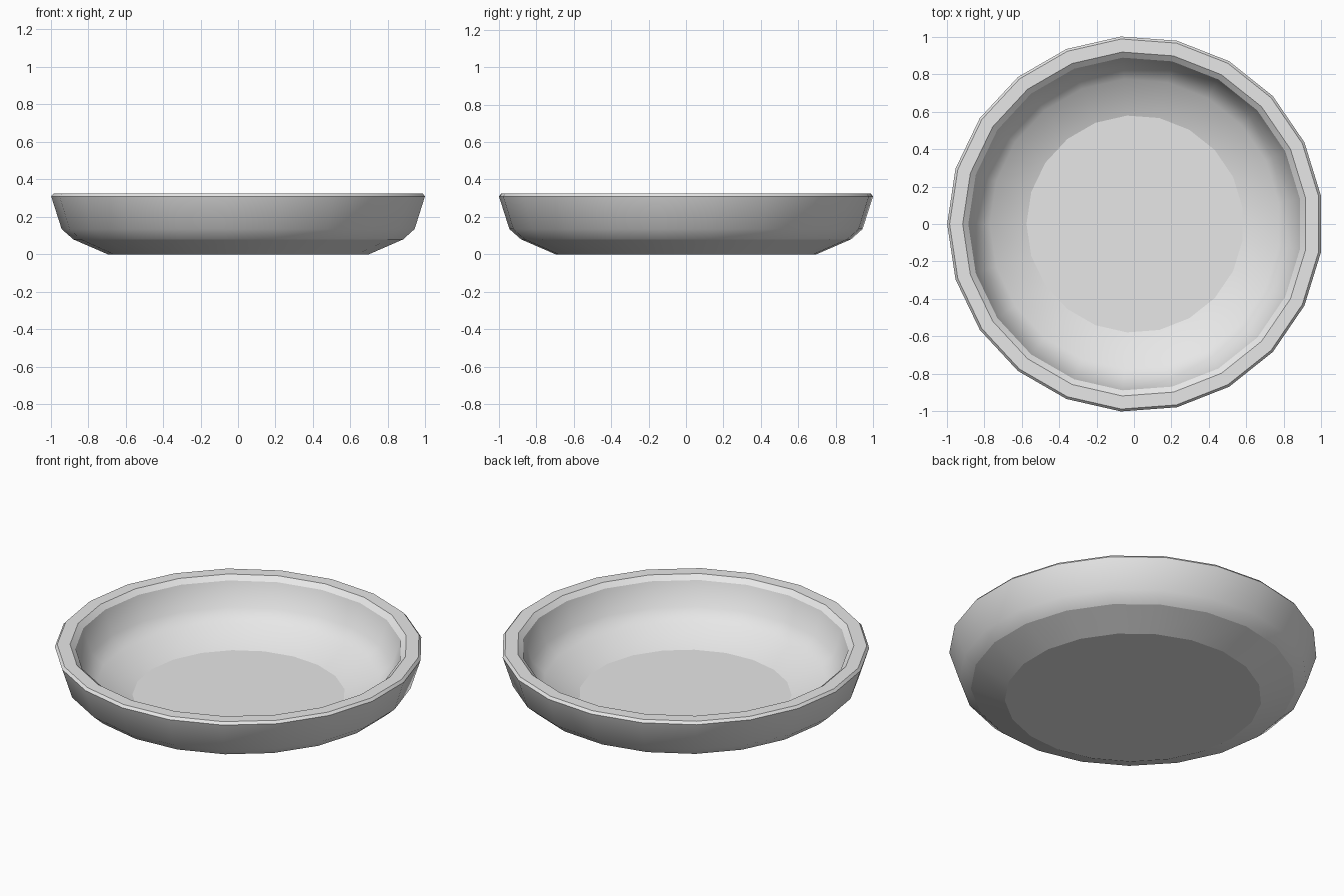
import bpy
import bmesh
from math import cos, sin, pi

cube = bpy.data.objects.get("Cube")
if cube:
    bpy.data.objects.remove(cube, do_unlink=True)

SIDES = 21
OFFSET_X = 0.006  # centres the odd-sided outline

# Dish cross-section from base to inner floor: radius, height, sharp ring
PROFILE = [
    (0.70, 0.0, True),
    (0.885, 0.08, True),
    (0.947, 0.135, False),
    (1.003, 0.31, True),
    (0.99, 0.325, True),
    (0.92, 0.325, True),
    (0.89, 0.30, True),
    (0.845, 0.16, False),
    (0.775, 0.095, False),
    (0.58, 0.025, True),
]

# Light grey material
grey = bpy.data.materials.new("light grey")
grey.use_nodes = True
colour = (0.8, 0.8, 0.8, 1)
grey.diffuse_color = colour
grey.node_tree.nodes["Principled BSDF"].inputs["Base Color"].default_value = colour

# Rings of the dish, first corner on the -x side
bm = bmesh.new()
rings = []
for radius, height, sharp in PROFILE:
    angles = [pi + 2 * pi * i / SIDES for i in range(SIDES)]
    rings.append([bm.verts.new((radius * cos(a) + OFFSET_X, radius * sin(a), height))
                  for a in angles])

# Walls between the rings, then base and inner floor
for low, high in zip(rings, rings[1:]):
    for i in range(SIDES):
        j = (i + 1) % SIDES
        bm.faces.new((low[i], low[j], high[j], high[i])).smooth = True
bm.faces.new(rings[0][::-1])
bm.faces.new(rings[-1])

# Crisp rings at the rim and at the floor
for ring, (radius, height, sharp) in zip(rings, PROFILE):
    for i in range(SIDES):
        bm.edges.get((ring[i], ring[(i + 1) % SIDES])).smooth = not sharp

bmesh.ops.recalc_face_normals(bm, faces=bm.faces)
mesh = bpy.data.meshes.new("dish")
bm.to_mesh(mesh)
bm.free()
mesh.materials.append(grey)
dish = bpy.data.objects.new("dish", mesh)
bpy.context.collection.objects.link(dish)
